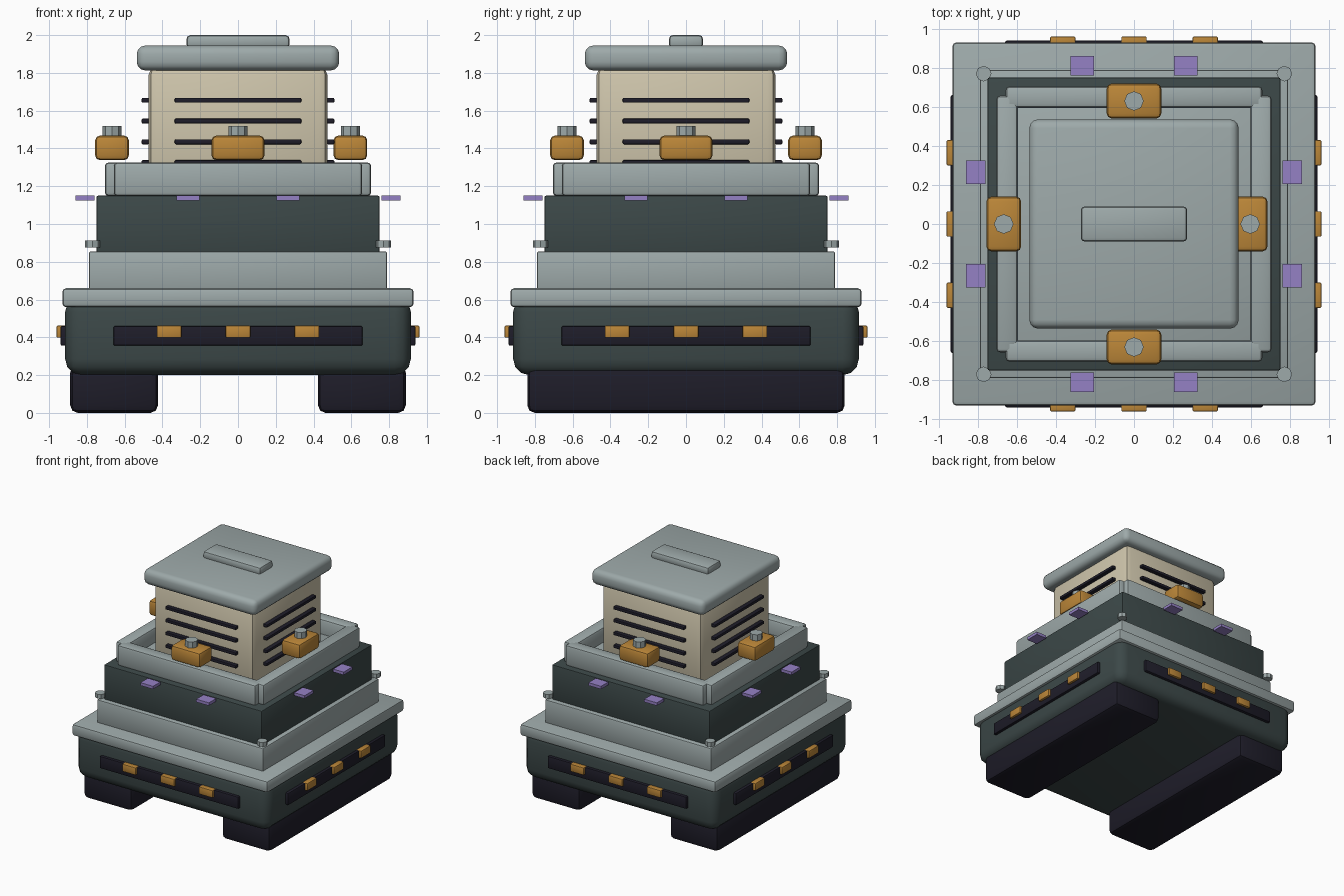
import bpy, math

if "Cube" in bpy.data.objects:
    bpy.data.objects.remove(bpy.data.objects["Cube"])


def material(name, rgb):
    m = bpy.data.materials.new(name)
    m.diffuse_color = (*rgb, 1)
    m.use_nodes = True
    m.node_tree.nodes["Principled BSDF"].inputs["Base Color"].default_value = m.diffuse_color
    return m


GREY = material("pale grey", (0.34, 0.40, 0.40))
DARK = material("dark slate", (0.045, 0.065, 0.065))
CREAM = material("cream", (0.62, 0.56, 0.41))
AMBER = material("amber", (0.50, 0.24, 0.04))
PURPLE = material("violet", (0.30, 0.22, 0.56))
BLACK = material("blue black", (0.013, 0.012, 0.022))


def finish(ob, name, mat):
    ob.name = name
    ob.data.materials.append(mat)
    bpy.ops.object.shade_smooth_by_angle(angle=math.radians(35))
    return ob


def box(name, mat, centre, size, bevel=0.0, segments=2):
    """Box with rounded edges."""
    bpy.ops.mesh.primitive_cube_add(size=1, location=centre)
    ob = bpy.context.object
    ob.scale = size
    bpy.ops.object.transform_apply(location=False, rotation=False, scale=True)
    if bevel:
        mod = ob.modifiers.new("bevel", 'BEVEL')
        mod.width, mod.segments = bevel, segments
        bpy.ops.object.modifier_apply(modifier=mod.name)
    return finish(ob, name, mat)


def tier(name, mat, half, z0, z1, bevel, segments=2):
    """Square block centred on the z axis."""
    return box(name, mat, (0, 0, (z0 + z1) / 2), (2 * half, 2 * half, z1 - z0), bevel, segments)


def knob(name, mat, centre, radius, height):
    bpy.ops.mesh.primitive_cylinder_add(vertices=8, radius=radius, depth=height, location=centre)
    return finish(bpy.context.object, name, mat)


def side_box(name, mat, side, along, out, z, width, depth, height, bevel=0.0):
    """Box on one of the four sides: 'out' from the axis, 'along' the face."""
    if side in ("front", "back"):
        s = -1 if side == "front" else 1
        return box(f"{name}_{side}", mat, (along, s * out, z), (width, depth, height), bevel)
    s = -1 if side == "left" else 1
    return box(f"{name}_{side}", mat, (s * out, along, z), (depth, width, height), bevel)


# stacked body
tier("lower_hull", DARK, 0.915, 0.20, 0.62, 0.085, 3)
tier("deck_slab", GREY, 0.93, 0.56, 0.66, 0.02)
tier("middle_tier", GREY, 0.79, 0.65, 0.855, 0.012)
tier("upper_hull", DARK, 0.75, 0.84, 1.15, 0.01)
tier("upper_deck", GREY, 0.62, 1.14, 1.20, 0.01)
tier("cabin", CREAM, 0.475, 1.18, 1.83, 0.045)
tier("roof", GREY, 0.536, 1.813, 1.945, 0.045, 3)
box("roof_handle", GREY, (0, 0, 1.965), (0.545, 0.18, 0.07), 0.02)

# tracks
for s in (-1, 1):
    box("track", BLACK, (s * 0.656, 0, 0.127), (0.465, 1.68, 0.254), 0.04)

# details repeated on all four sides
for side in ("front", "back", "left", "right"):
    side_box("parapet", GREY, side, 0, 0.65, 1.237, 1.315, 0.11, 0.178, 0.02)
    side_box("light_strip", BLACK, side, 0, 0.92, 0.408, 1.32, 0.04, 0.105, 0.01)
    for a in (-0.365, 0, 0.365):
        side_box("hull_light", AMBER, side, a, 0.935, 0.43, 0.13, 0.05, 0.064, 0.006)
    for i in range(4):
        side_box("vent_slat", BLACK, side, 0, 0.49, 1.325 + 0.11 * i, 0.67, 0.04, 0.026, 0.006)
    for a in (-0.265, 0.265):
        side_box("side_plate", PURPLE, side, a, 0.81, 1.138, 0.12, 0.10, 0.025)
    # lamp pod with its cap
    out = {"left": 0.667, "right": 0.595}.get(side, 0.63)
    side_box("lamp_pod", AMBER, side, 0, out, 1.403, 0.28, 0.178, 0.13, 0.025)
    dx, dy = {"front": (0, -1), "back": (0, 1), "left": (-1, 0), "right": (1, 0)}[side]
    knob("lamp_cap_" + side, GREY, (dx * out, dy * out, 1.49), 0.05, 0.06)

# corner studs
for sx in (-1, 1):
    for sy in (-1, 1):
        knob("corner_stud", GREY, (sx * 0.77, sy * 0.77, 0.894), 0.04, 0.037)
